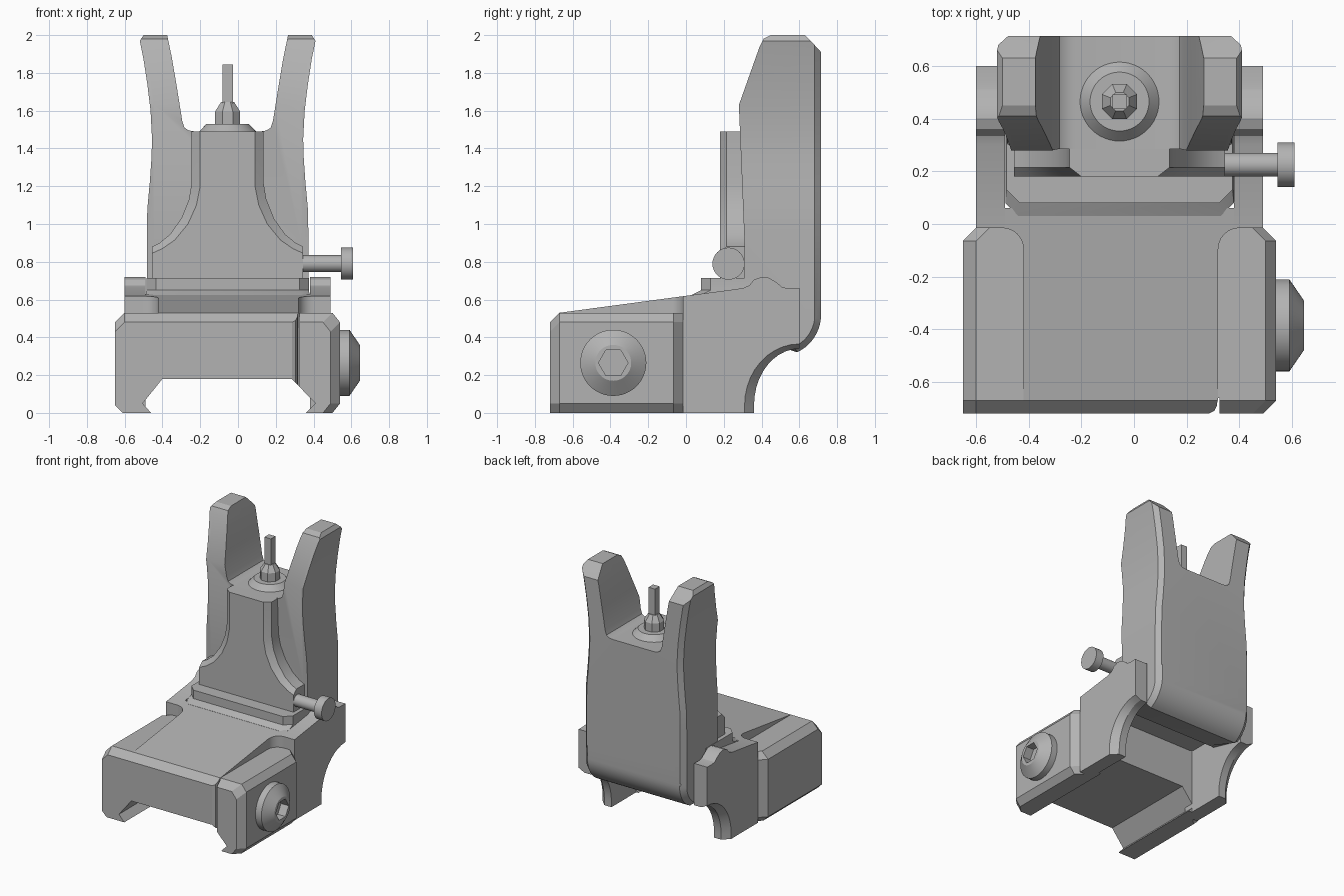
import bpy, bmesh, math
from mathutils import Vector

if "Cube" in bpy.data.objects:
    bpy.data.objects.remove(bpy.data.objects["Cube"])

grey = bpy.data.materials.new("mid_grey")
grey.use_nodes = True
grey.diffuse_color = (0.45, 0.45, 0.45, 1)
grey.node_tree.nodes["Principled BSDF"].inputs["Base Color"].default_value = (0.45, 0.45, 0.45, 1)

CX = -0.055  # centre line of the sight


def loft(name, sections):
    """Closed solid through rings with equal point counts."""
    bm = bmesh.new()
    rings = [[bm.verts.new(p) for p in s] for s in sections]
    n = len(rings[0])
    for a, b in zip(rings, rings[1:]):
        for i in range(n):
            j = (i + 1) % n
            bm.faces.new((a[i], a[j], b[j], b[i]))
    bm.faces.new(rings[0][::-1])
    bm.faces.new(rings[-1])
    bmesh.ops.recalc_face_normals(bm, faces=bm.faces)
    me = bpy.data.meshes.new(name)
    bm.to_mesh(me)
    bm.free()
    me.materials.append(grey)
    ob = bpy.data.objects.new(name, me)
    bpy.context.collection.objects.link(ob)
    return ob


def activate(ob):
    bpy.ops.object.select_all(action='DESELECT')
    ob.select_set(True)
    bpy.context.view_layer.objects.active = ob


def boolean(ob, cutter, op):
    m = ob.modifiers.new("cut", 'BOOLEAN')
    m.operation, m.object, m.solver = op, cutter, 'EXACT'
    activate(ob)
    bpy.ops.object.modifier_apply(modifier=m.name)
    bpy.data.objects.remove(cutter)


def along_y(pts, y):
    return [(x, y, z) for x, z in pts]


def along_x(pts, x):
    return [(x, y, z) for y, z in pts]


def along_z(pts, z):
    return [(x, y, z) for x, y in pts]


def mirrored(half):
    """Outline from half widths and heights, listed from the top down."""
    return [(CX + w, z) for w, z in half] + [(CX - w, z) for w, z in reversed(half)]


def turned(name, origin, axis, rings, sides, phase=0.0):
    """Stacked circles of (distance, radius) along x or z."""
    secs = []
    for d, r in rings:
        s = []
        for i in range(sides):
            a = phase + 2 * math.pi * i / sides
            u, v = r * math.cos(a), r * math.sin(a)
            s.append(Vector(origin) + Vector((d, u, v) if axis == 'x' else (u, v, d)))
        secs.append(s)
    return loft(name, secs)


# Base with dovetail rail slot and chamfered corners
def rail(top, left, right):
    return [(left, top - 0.05), (left, 0.04), (left + 0.04, 0), (-0.46, 0), (-0.505, 0.05),
            (-0.40, 0.18), (0.285, 0.18), (0.41, 0.05), (0.36, 0), (right - 0.04, 0),
            (right, 0.05), (right, top - 0.05), (right - 0.04, top), (left + 0.05, top)]


base = loft("rail_base", [along_y(rail(0.48, -0.65, 0.49), -0.72),
                          along_y(rail(0.53, -0.65, 0.54), -0.67),
                          along_y(rail(0.53, -0.65, 0.54), -0.065),
                          along_y(rail(0.53, -0.60, 0.49), -0.015),
                          along_y(rail(0.53, -0.60, 0.49), 0.06)])
seam = [(0.285, -0.73), (0.285, -0.72), (0.305, -0.71), (0.315, -0.69),
        (0.318, -0.66), (0.325, -0.66), (0.325, -0.73)]
boolean(base, loft("seam_cutter", [along_z(seam, -0.1), along_z(seam, 1)]), 'DIFFERENCE')


# Sloping raised deck, widening with round corners into the ears
def slope(y):
    return 0.53 + 0.134 * (y + 0.67)


def corner(x, side):
    return [(x + side * 0.08 * (1 - math.cos(t)), -0.095 + 0.08 * math.sin(t))
            for t in [math.pi / 2 * i / 6 for i in range(7)]]


plan = [(-0.42, -0.67), (0.32, -0.67)] + corner(0.32, 1) + [(0.49, -0.015), (0.49, 0.06), (-0.60, 0.06)]
plan += [(-0.60, -0.015)] + corner(-0.42, -1)[::-1]
loft("sloping_deck", [along_z(plan, 0.45), [(x, y, slope(y)) for x, y in plan]])


# Hinge ears with hump on top and chamfered cove underneath
def ear_profile(shift):
    cove = []
    for i in range(11):
        t = math.pi / 2 * i / 10
        cove.append((0.60 - 0.24 * math.sin(t) - shift * math.sin(t),
                     0.04 + 0.30 * math.cos(t) + shift * math.cos(t) * 0.5))
    hump = [(0.30, 0.66), (0.335, 0.675), (0.36, 0.705), (0.40, 0.72), (0.44, 0.715),
            (0.48, 0.69), (0.51, 0.665), (0.54, 0.66), (0.60, 0.66)]
    return [(-0.015, 0), (-0.015, slope(-0.015))] + hump + cove + [(0.36 - shift, 0)]


for name, inner, outer in (("left_ear", 0.38, 0.49), ("right_ear", -0.49, -0.60)):
    mid = outer - math.copysign(0.05, outer)
    loft(name, [along_x(ear_profile(0), inner), along_x(ear_profile(0), mid),
                along_x(ear_profile(0.05), outer)])


# Folding tower: U-shaped front outline crossed with the side profile
def tower_outline(inset):
    outer = [(0.445, 2.0), (0.465, 1.97), (0.445, 1.87), (0.425, 1.74), (0.408, 1.6), (0.40, 1.45),
             (0.403, 1.35), (0.412, 1.22), (0.425, 1.08), (0.4275, 0.95), (0.4275, 0.2)]
    inner = [(0.175, 1.49), (0.205, 1.495), (0.228, 1.51), (0.24, 1.545), (0.268, 1.72),
             (0.295, 1.88), (0.32, 2.0)]
    return mirrored(inner + [(w - inset, z) for w, z in outer])


def tower_side(inset):
    arc = []
    for i in range(11):
        t = math.radians(65) * i / 10
        r = 0.22 - inset
        arc.append((0.495 + r * math.cos(t), 0.52 - r * math.sin(t)))
    return [(0.31, 0.42), (0.31, 0.9), (0.28, 1.63), (0.39, 1.94), (0.41, 1.98), (0.45, 2.0),
            (0.63, 2.0), (0.66, 1.97), (0.715, 1.91), (0.715, 0.62)] + arc


tower = loft("folding_tower", [along_y(tower_outline(0), 0.2), along_y(tower_outline(0), 0.68),
                               along_y(tower_outline(0.035), 0.72)])
sides = [(-0.55, 0.035), (-0.43, 0.035), (-0.39, 0), (0.39, 0), (0.43, 0.035), (0.55, 0.035)]
boolean(tower, loft("side_cutter", [along_x(tower_side(i), CX + x) for x, i in sides]), 'INTERSECT')

# Flared front pedestal with a chamfered rim
face = [(0.145, 1.49), (0.145, 1.2), (0.165, 1.1), (0.21, 1.0), (0.28, 0.915),
        (0.345, 0.87), (0.40, 0.845), (0.40, 0.6)]
rim = [(0.19, 1.49), (0.19, 1.22), (0.205, 1.13), (0.245, 1.03), (0.305, 0.945),
       (0.36, 0.90), (0.40, 0.88), (0.40, 0.6)]
loft("front_pedestal", [along_y(mirrored(face), 0.18), along_y(mirrored(rim), 0.215),
                        along_y(mirrored(rim), 0.33)])


# Hinge foot with clipped front corners
def foot_plan(front, half):
    return [(CX - half, 0.45), (CX - half, front + 0.05), (CX - half + 0.05, front),
            (CX + half - 0.05, front), (CX + half, front + 0.05), (CX + half, 0.45)]


loft("hinge_foot", [along_z(foot_plan(0.03, 0.434), 0.5), along_z(foot_plan(0.03, 0.434), 0.625),
                    along_z(foot_plan(0.08, 0.43), 0.65), along_z(foot_plan(0.08, 0.43), 0.715)])

# Release pin with round head
turned("release_pin", (0, 0.225, 0.79), 'x',
       [(0.2, 0.045), (0.545, 0.045), (0.545, 0.085), (0.61, 0.085)], 32)

# Clamp bolt with hexagonal socket
bolt = turned("clamp_bolt", (0, -0.385, 0.265), 'x',
              [(0.5, 0.175), (0.59, 0.175), (0.645, 0.095)], 48)
boolean(bolt, turned("socket_cutter", (0, -0.385, 0.265), 'x', [(0.58, 0.078), (0.7, 0.078)], 6),
        'DIFFERENCE')

# Sight post: washer, faceted nut and square pin
spot = (CX, 0.465, 0)
turned("post_washer", spot, 'z', [(1.47, 0.15), (1.49, 0.15), (1.53, 0.112)], 48)
turned("post_nut", spot, 'z', [(1.5, 0.072), (1.595, 0.072), (1.645, 0.038)], 8, math.pi / 8)
turned("sight_post", spot, 'z', [(1.6, 0.039), (1.845, 0.039)], 4, math.pi / 4)

for ob in list(bpy.context.collection.objects):
    if ob.type == 'MESH' and ob.data.materials and ob.data.materials[0] == grey:
        activate(ob)
        bpy.ops.object.shade_smooth_by_angle(angle=math.radians(25))
